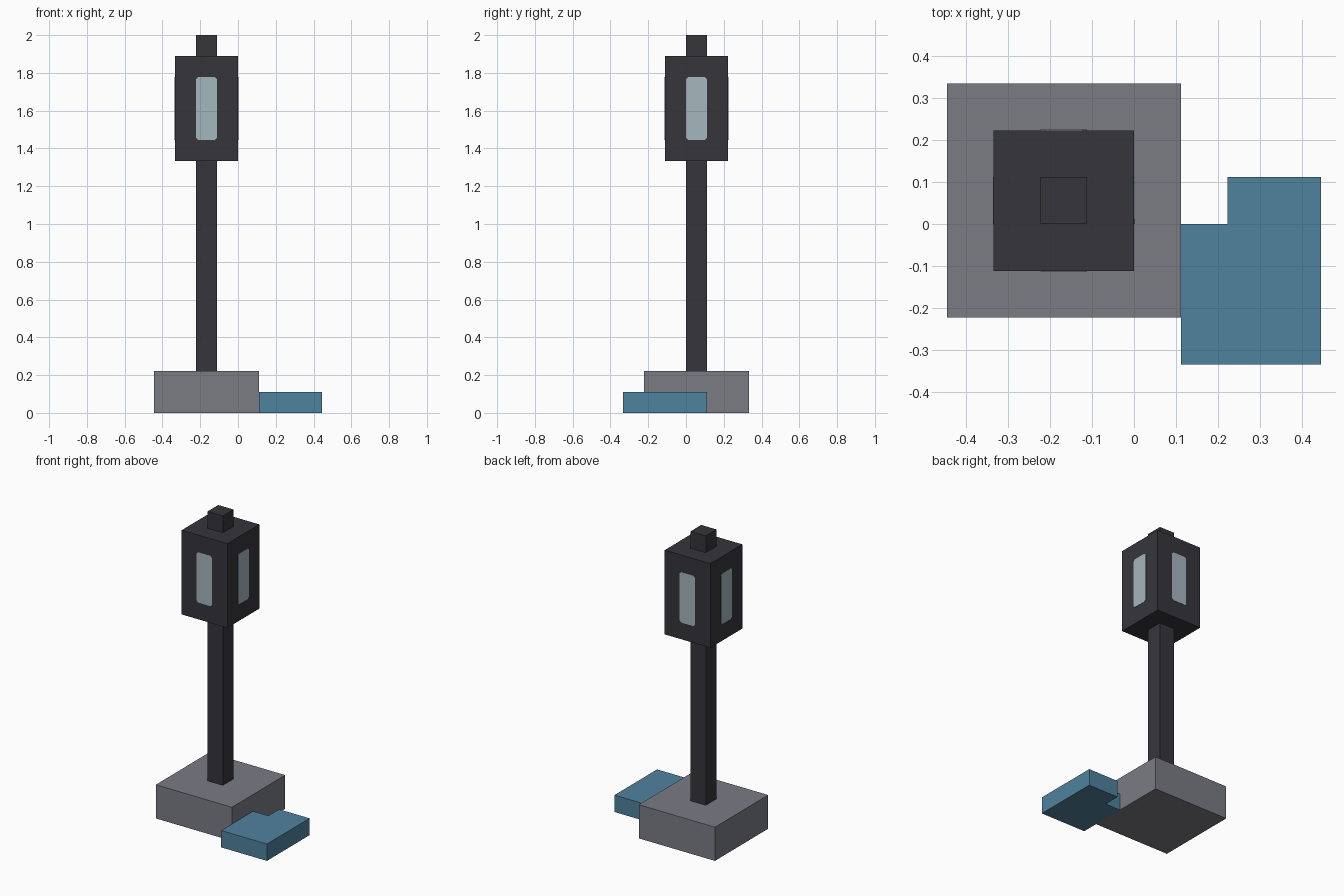
import bpy
import bmesh
import math
from mathutils import Matrix, Vector

if "Cube" in bpy.data.objects:
    bpy.data.objects.remove(bpy.data.objects["Cube"])

U = 1 / 9  # grid unit shared by every part


def material(name, rgb):
    """Flat material from 0-255 sRGB values, stored as linear."""
    lin = [((c / 255 + 0.055) / 1.055) ** 2.4 for c in rgb] + [1.0]
    mat = bpy.data.materials.new(name)
    mat.use_nodes = True
    mat.diffuse_color = lin
    bsdf = next(n for n in mat.node_tree.nodes if n.type == "BSDF_PRINCIPLED")
    bsdf.inputs["Base Color"].default_value = lin
    return mat


STONE = material("grey stone", (122, 124, 132))
IRON = material("dark iron", (54, 53, 59))
GLASS = material("pale glass", (165, 183, 189))
BLUE = material("blue slab", (79, 130, 158))


def prism(name, outline, z0, z1, mat, matrix=None):
    """Extrude a flat outline from z0 to z1, then optionally place it."""
    bm = bmesh.new()
    face = bm.faces.new([bm.verts.new((x, y, z0)) for x, y in outline])
    top = bmesh.ops.extrude_face_region(bm, geom=[face])["geom"]
    bmesh.ops.translate(bm, vec=(0, 0, z1 - z0),
                        verts=[v for v in top if isinstance(v, bmesh.types.BMVert)])
    if matrix:
        bm.transform(matrix)
    bmesh.ops.recalc_face_normals(bm, faces=bm.faces)
    mesh = bpy.data.meshes.new(name)
    bm.to_mesh(mesh)
    bm.free()
    mesh.materials.append(mat)
    obj = bpy.data.objects.new(name, mesh)
    bpy.context.collection.objects.link(obj)
    return obj


def square(half):
    return [(-half, -half), (half, -half), (half, half), (-half, half)]


# Lamp parts, stacked on one vertical axis
AXIS = Vector((-1.5 * U, 0.5 * U, 0))
for name, half, z0, z1, mat in [
    ("base_block", 2.5, 0, 2, STONE),
    ("post", 0.5, 2, 12, IRON),
    ("lantern_housing", 1.5, 12, 17, IRON),
    ("lantern_cap", 0.5, 17, 18, IRON),
]:
    prism(name, square(half * U), z0 * U, z1 * U, mat, Matrix.Translation(AXIS))

# Window panes with clipped corners, one on each side of the lantern
W, H, C = 0.5 * U, 1.5 * U, 0.011
pane = [(-W + C, -H), (W - C, -H), (W, -H + C), (W, H - C),
        (W - C, H), (-W + C, H), (-W, H - C), (-W, -H + C)]
for i, side in enumerate(("front", "left", "back", "right")):
    place = (Matrix.Translation(AXIS + Vector((0, 0, 14.5 * U)))
             @ Matrix.Rotation(i * math.pi / 2, 4, "Z")
             @ Matrix.Translation((0, -1.5 * U, 0))
             @ Matrix.Rotation(math.pi / 2, 4, "X"))
    prism("window_" + side, pane, -0.001, 0.002, GLASS, place)

# Low slab beside the base, with a notch at its inner back corner
notched = [(1, -3), (4, -3), (4, 1), (2, 1), (2, 0), (1, 0)]
prism("side_slab", [(x * U, y * U) for x, y in notched], 0, U, BLUE)
